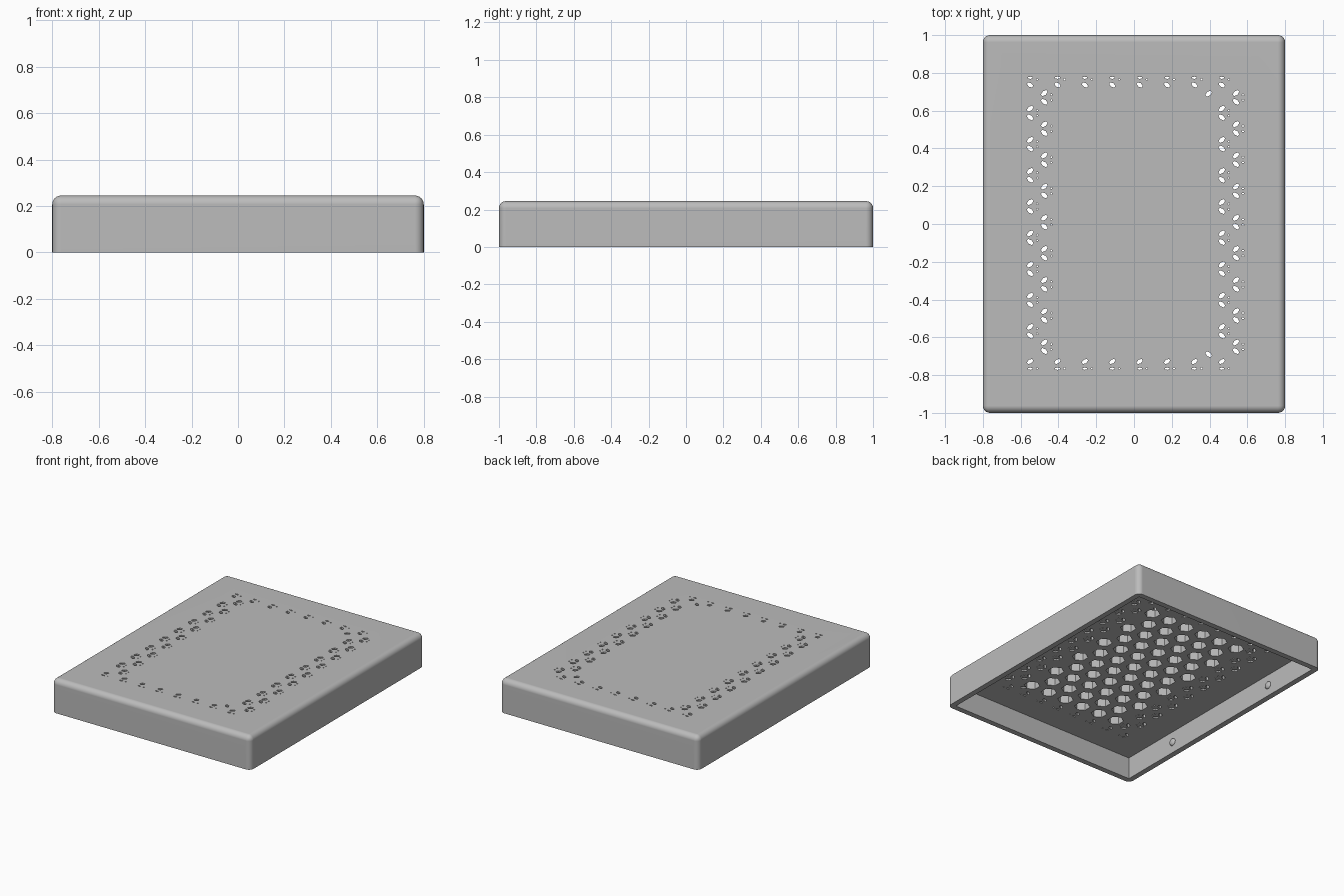
import bpy, bmesh, math
from mathutils import Matrix

cube = bpy.data.objects.get("Cube")
if cube:
    bpy.data.objects.remove(cube, do_unlink=True)

W, L, H = 1.6, 2.0, 0.245      # outer size
WALL, CEILING = 0.04, 0.16     # wall thickness, height of the underside

grey = bpy.data.materials.new("light grey plastic")
grey.use_nodes = True
grey.diffuse_color = (0.5, 0.5, 0.5, 1)
grey.node_tree.nodes["Principled BSDF"].inputs["Base Color"].default_value = (0.5, 0.5, 0.5, 1)


def make_object(name, bm):
    mesh = bpy.data.meshes.new(name)
    bmesh.ops.recalc_face_normals(bm, faces=bm.faces)
    bm.to_mesh(mesh)
    bm.free()
    mesh.materials.append(grey)
    obj = bpy.data.objects.new(name, mesh)
    bpy.context.collection.objects.link(obj)
    return obj


def box(bm, sx, sy, z0, z1):
    place = Matrix.Translation((0, 0, (z0 + z1) / 2)) @ Matrix.Diagonal((sx, sy, z1 - z0, 1))
    bmesh.ops.create_cube(bm, size=1, matrix=place)


def prism(bm, x, y, rx, ry, z0, z1, tilt=0):
    """Upright hexagonal prism, stretched to rx by ry and then turned in plan."""
    place = (Matrix.Translation((x, y, (z0 + z1) / 2)) @ Matrix.Rotation(tilt, 4, "Z")
             @ Matrix.Diagonal((rx, ry, 1, 1)))
    bmesh.ops.create_cone(bm, cap_ends=True, segments=6, radius1=1, radius2=1,
                          depth=z1 - z0, matrix=place)


# Lid body with rounded top and upright edges
bm = bmesh.new()
box(bm, W, L, 0, H)
rounded = [e for e in bm.edges if max(v.co.z for v in e.verts) > 0.1]
bmesh.ops.bevel(bm, geom=rounded, offset=0.038, segments=6, profile=0.5, affect="EDGES")
lid = make_object("lid", bm)

# Hollow underside
bm = bmesh.new()
box(bm, W - 2 * WALL, L - 2 * WALL, -0.1, CEILING)
cavity = make_object("cavity_cutter", bm)

# Honeycomb of blind pockets in the underside
bm = bmesh.new()
for row in range(11):
    count = 6 - row % 2
    for i in range(count):
        x = (i - (count - 1) / 2) * 0.147
        prism(bm, x, (row - 5) * 0.126, 0.054, 0.054, CEILING - 0.03, H - 0.015)
pockets = make_object("pocket_cutter", bm)

# Border of small through slots
bm = bmesh.new()


def slot(x, y, rx, ry, tilt=0):
    prism(bm, x, y, rx, ry, CEILING - 0.05, H + 0.05, tilt)


def slot_pair(x, y):
    for side in (-1, 1):
        slot(x, y + 0.023 * side, 0.021, 0.012, 0.7 * side)
        slot(x + 0.037, y + 0.014 * side, 0.005, 0.005)


for x in (-0.55, 0.465):
    for k in range(-4, 4):
        slot_pair(x, 0.01 + 0.165 * (k + 0.5))
for x in (-0.475, 0.54):
    for k in range(-4, 5):
        slot_pair(x, 0.01 + 0.165 * k)
for side in (-1, 1):
    for i in range(8):
        x = -0.55 + 0.145 * i
        slot(x, 0.732 * side + 0.004, 0.019, 0.011, -0.6 * side)
        slot(x, 0.77 * side + 0.004, 0.014, 0.006)
        slot(x + 0.037, 0.765 * side, 0.005, 0.005)
    slot(0.395, 0.69 * side, 0.021, 0.012, 0.7 * side)
slots = make_object("slot_cutter", bm)

# Cut, then bake the result
cutters = (cavity, pockets, slots)
for cutter in cutters:
    cutter.hide_render = True
    cut = lid.modifiers.new(cutter.name, "BOOLEAN")
    cut.operation = "DIFFERENCE"
    cut.solver = "EXACT"
    cut.use_self = True
    cut.object = cutter
bpy.context.view_layer.update()
baked = bpy.data.meshes.new_from_object(lid.evaluated_get(bpy.context.evaluated_depsgraph_get()))
lid.modifiers.clear()
lid.data = baked
for cutter in cutters:
    bpy.data.objects.remove(cutter, do_unlink=True)

# Snap bumps on the inner side walls
bm = bmesh.new()
for x in (-1, 1):
    for y in (-0.5, 0.5):
        place = Matrix.Translation((x * (W / 2 - WALL), y, 0.08)) @ Matrix.Diagonal((0.6, 1, 1, 1))
        bmesh.ops.create_uvsphere(bm, u_segments=20, v_segments=12, radius=0.027, matrix=place)
bumps = make_object("snap_bumps", bm)

# Smooth shading with crisp edges
for obj in (lid, bumps):
    bpy.ops.object.select_all(action="DESELECT")
    obj.select_set(True)
    bpy.context.view_layer.objects.active = obj
    bpy.ops.object.shade_smooth_by_angle(angle=math.radians(35))
flat = lid.modifiers.new("flat_faces", "WEIGHTED_NORMAL")
flat.keep_sharp = True
